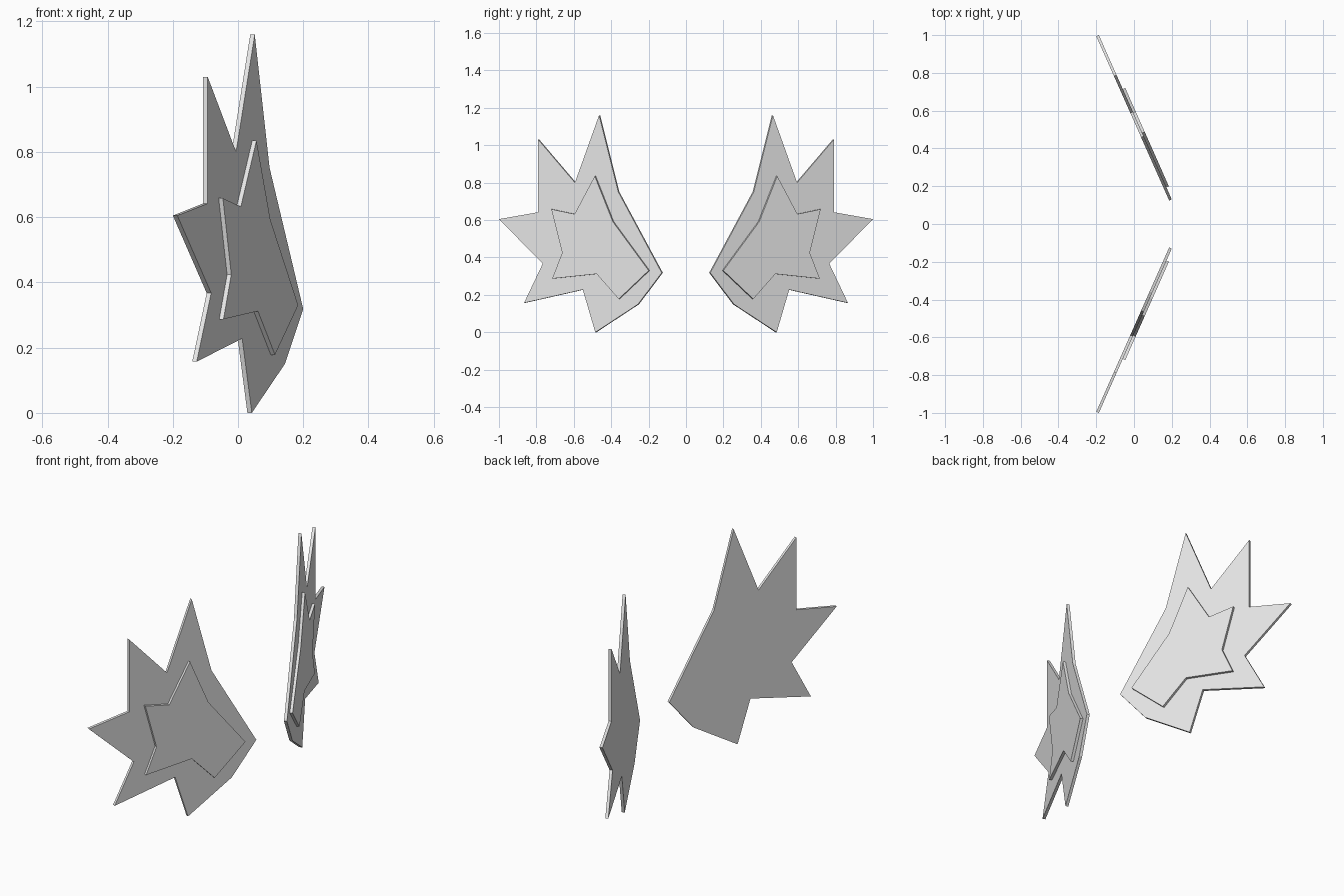
import bpy, bmesh
from mathutils import Vector

if "Cube" in bpy.data.objects:
    bpy.data.objects.remove(bpy.data.objects["Cube"])

# Outlines of the outward faces as (y, z)
WING = [(0.13, 0.318), (0.363, 0.752), (0.465, 1.16), (0.594, 0.80),
        (0.79, 1.03), (0.79, 0.642), (1.0, 0.605), (0.766, 0.367),
        (0.866, 0.157), (0.552, 0.228), (0.485, 0.0), (0.257, 0.15)]
PANEL = [(0.20, 0.33), (0.392, 0.592), (0.488, 0.835), (0.596, 0.632),
         (0.72, 0.658), (0.662, 0.424), (0.716, 0.287), (0.478, 0.312),
         (0.36, 0.178)]
SLOPE = 0.4437      # how far each wing sweeps back per unit of y
THICK = 0.015

grey = bpy.data.materials.new("light grey")
grey.diffuse_color = (0.8, 0.8, 0.8, 1)
grey.use_nodes = True
grey.node_tree.nodes["Principled BSDF"].inputs["Base Color"].default_value = grey.diffuse_color


def plate(name, outline, lift, side):
    """Flat jagged plate on the swept plane, thickened inwards."""
    normal = Vector((1, side * SLOPE, 0)).normalized()
    bm = bmesh.new()
    front, back = [], []
    for y, z in outline:
        p = Vector((0.2 - SLOPE * (y - 0.13) + lift, side * y, z))
        front.append(bm.verts.new(p))
        back.append(bm.verts.new(p - normal * THICK))
    bm.faces.new(front)
    bm.faces.new(back[::-1])
    n = len(outline)
    for i in range(n):
        j = (i + 1) % n
        bm.faces.new((front[j], front[i], back[i], back[j]))
    bmesh.ops.recalc_face_normals(bm, faces=bm.faces)
    mesh = bpy.data.meshes.new(name)
    bm.to_mesh(mesh)
    bm.free()
    mesh.materials.append(grey)
    bpy.context.collection.objects.link(bpy.data.objects.new(name, mesh))


# Mirrored pair: large spiked plate with a smaller raised panel outside
for label, side in (("left", 1), ("right", -1)):
    plate(label + "_spiked_plate", WING, 0.0, side)
    plate(label + "_raised_panel", PANEL, 0.0155, side)
